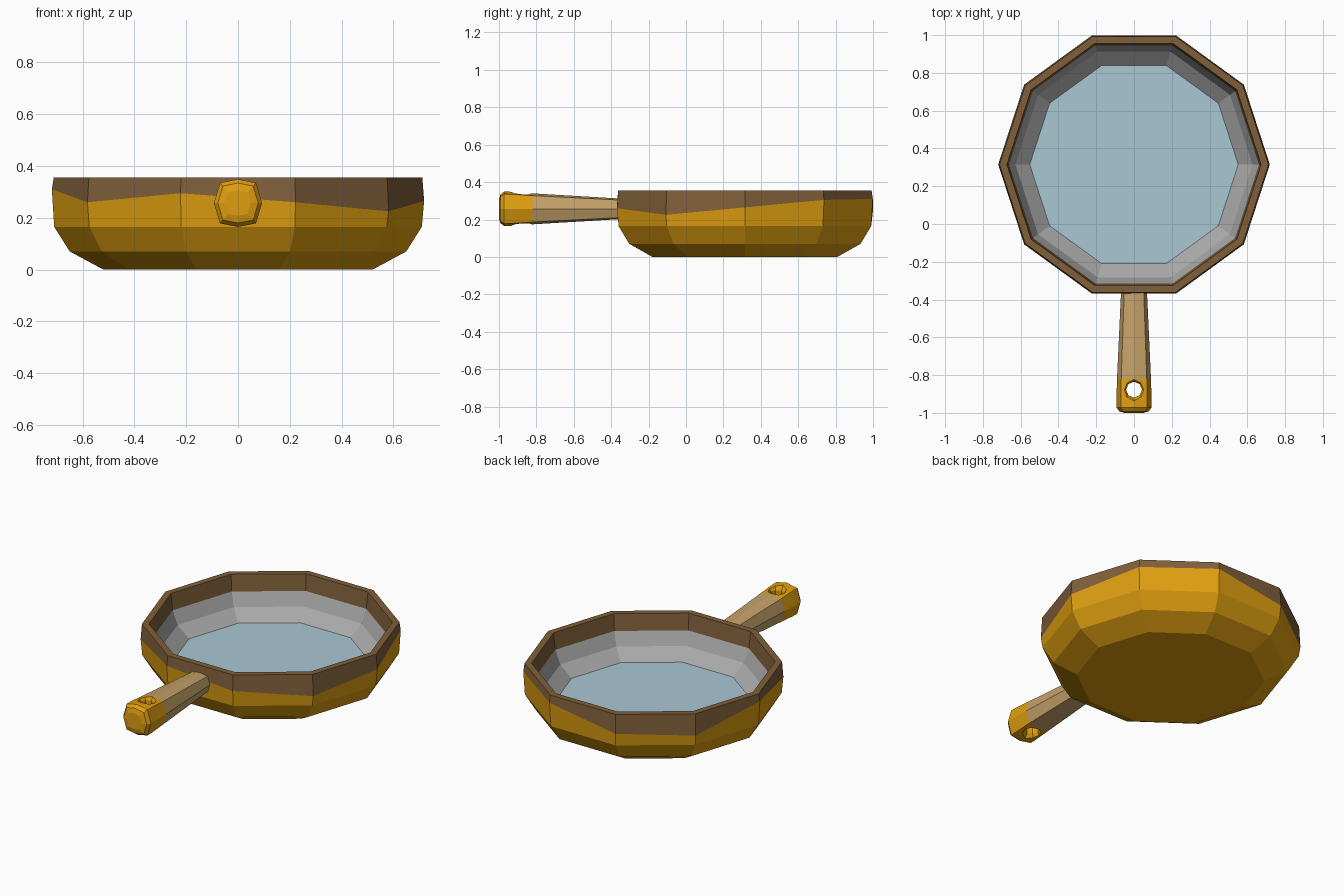
import bpy, bmesh, math

if "Cube" in bpy.data.objects:
    bpy.data.objects.remove(bpy.data.objects["Cube"])

def mat(name, rgb):
    m = bpy.data.materials.new(name)
    m.diffuse_color = (*rgb, 1)
    m.use_nodes = True
    m.node_tree.nodes["Principled BSDF"].inputs["Base Color"].default_value = m.diffuse_color
    return m

GOLD = mat("gold", (0.74, 0.345, 0.005))
BROWN = mat("brown", (0.215, 0.116, 0.042))
GREY = mat("grey", (0.40, 0.40, 0.40))
BLUE = mat("pale blue", (0.40, 0.57, 0.65))
TAN = mat("tan", (0.55, 0.355, 0.14))

def loft(name, rings, bands, mats, caps):
    """Join rings of points; bands = material per strip, caps = material of end faces."""
    bm = bmesh.new()
    rows = [[bm.verts.new(p) for p in r] for r in rings]
    n = len(rows[0])
    for k, (a, b) in enumerate(zip(rows, rows[1:])):
        for i in range(n):
            j = (i + 1) % n
            bm.faces.new((a[i], a[j], b[j], b[i])).material_index = bands[k]
    bm.faces.new(rows[0][::-1]).material_index = caps[0]
    bm.faces.new(rows[-1]).material_index = caps[1]
    bmesh.ops.recalc_face_normals(bm, faces=bm.faces)
    me = bpy.data.meshes.new(name)
    bm.to_mesh(me)
    bm.free()
    for m in mats:
        me.materials.append(m)
    ob = bpy.data.objects.new(name, me)
    bpy.context.collection.objects.link(ob)
    return ob

def ring(r, z, n=10, cy=0.315):
    """Horizontal ring; z may be a list with one height per corner."""
    zs = z if isinstance(z, list) else [z] * n
    return [(r * math.cos(2 * math.pi * i / n),
             cy + r * math.sin(2 * math.pi * i / n), zs[i]) for i in range(n)]

# Pan bowl: outer wall, uneven colour line, rim, inner wall, floor
wavy = [0.265, 0.305, 0.31, 0.24, 0.225, 0.31, 0.26, 0.295, 0.26, 0.225]
profile = [(0.52, 0), (0.65, 0.07), (0.71, 0.165), (0.719, wavy), (0.712, 0.355),
           (0.673, 0.355), (0.662, 0.255), (0.628, 0.175), (0.552, 0.11)]
loft("pan_bowl", [ring(r, z) for r, z in profile],
     [0, 0, 0, 1, 1, 1, 2, 2], [GOLD, BROWN, GREY, BLUE], (0, 3))

# Handle: rounded-square section, tan grip and gold end cap
section = [(1, 0), (0.75, 0.8), (0, 0.94), (-0.75, 0.8),
           (-1, 0), (-0.75, -0.8), (0, -0.94), (0.75, -0.8)]
def section_ring(y, w, h):
    return [(x * w, y, 0.257 + z * h) for x, z in section]
stations = [(-0.345, 0.068, 0.058), (-0.82, 0.09, 0.088), (-0.93, 0.093, 0.097),
            (-0.972, 0.093, 0.098), (-0.992, 0.078, 0.082), (-1.0, 0.05, 0.052)]
handle = loft("handle", [section_ring(*s) for s in stations],
              [1, 0, 0, 0, 0], [GOLD, TAN], (1, 0))

# Hanging hole through the handle, flared at both mouths
hole = [(0.10, 0.10), (0.042, 0.194), (0.042, 0.32), (0.10, 0.414)]
cutter = loft("hole_cutter", [ring(r, z, 8, -0.877) for r, z in hole],
              [0, 0, 0], [GOLD], (0, 0))
cutter.hide_render = True
cutter.hide_set(True)
cut = handle.modifiers.new("hanging_hole", 'BOOLEAN')
cut.operation = 'DIFFERENCE'
cut.solver = 'EXACT'
cut.object = cutter
